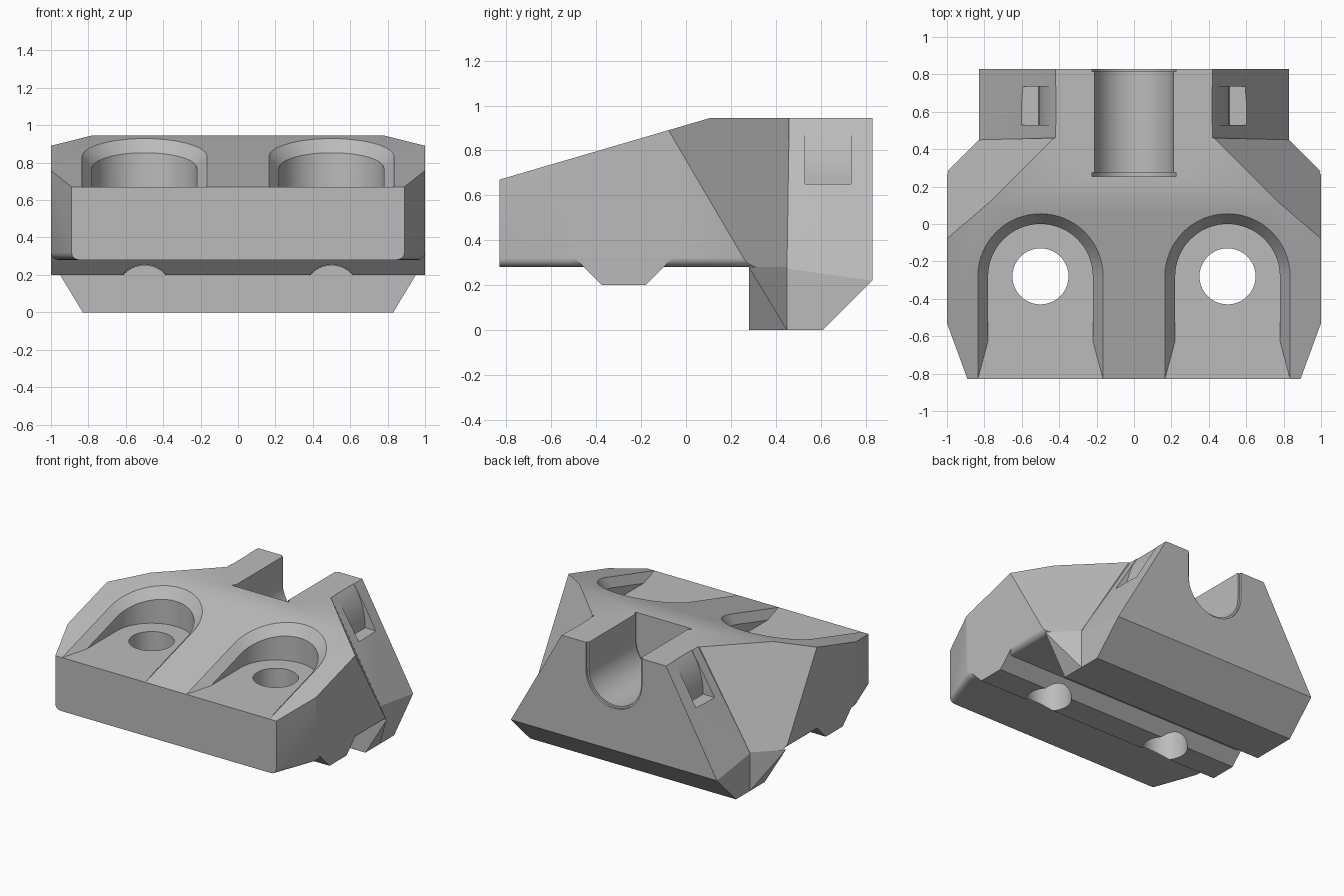
import bpy, bmesh
from math import sin, cos, pi
from mathutils import Vector

cube = bpy.data.objects.get("Cube")
if cube:
    bpy.data.objects.remove(cube)

grey = bpy.data.materials.new("plain_grey")
grey.use_nodes = True
grey.diffuse_color = (0.5, 0.5, 0.5, 1)
grey.node_tree.nodes["Principled BSDF"].inputs["Base Color"].default_value = (0.5, 0.5, 0.5, 1)


def finish(name, bm):
    bmesh.ops.recalc_face_normals(bm, faces=bm.faces)
    mesh = bpy.data.meshes.new(name)
    bm.to_mesh(mesh)
    bm.free()
    mesh.materials.append(grey)
    obj = bpy.data.objects.new(name, mesh)
    bpy.context.collection.objects.link(obj)
    return obj


def hull(points):
    """Convex solid from points mirrored across x."""
    bm = bmesh.new()
    for x, y, z in points:
        for s in (1, -1):
            bm.verts.new((s * x, y, z))
    res = bmesh.ops.convex_hull(bm, input=bm.verts[:])
    loose = [v for v in bm.verts if not v.link_faces]
    bmesh.ops.delete(bm, geom=loose, context='VERTS')
    bmesh.ops.dissolve_limit(bm, angle_limit=0.02, verts=bm.verts[:], edges=bm.edges[:])
    return bm


def loft(ring_a, ring_b):
    """Closed solid between two matching rings."""
    bm = bmesh.new()
    a = [bm.verts.new(p) for p in ring_a]
    b = [bm.verts.new(p) for p in ring_b]
    n = len(a)
    bm.faces.new(a)
    bm.faces.new(b)
    for i in range(n):
        j = (i + 1) % n
        bm.faces.new((a[i], a[j], b[j], b[i]))
    return bm


def prism_y(profile, y0, y1):
    return loft([(x, y0, z) for x, z in profile], [(x, y1, z) for x, z in profile])


def arc(cx, cy, r, a0, a1, n=32):
    return [(cx + r * cos(a0 + (a1 - a0) * i / n), cy + r * sin(a0 + (a1 - a0) * i / n))
            for i in range(n + 1)]


def combine(target, tool, operation):
    bpy.context.view_layer.objects.active = target
    mod = target.modifiers.new(operation.lower(), 'BOOLEAN')
    mod.operation = operation
    mod.solver = 'EXACT'
    mod.object = tool
    bpy.ops.object.modifier_apply(modifier=mod.name)
    bpy.data.objects.remove(tool)


def slope(y):
    """Height of the sloping front deck."""
    return 0.67 + (y + 0.83) * 0.2926


TOP, LEDGE = 0.945, 0.28

# Front block with tapered nose, sloping deck and angled shoulders
bm = hull([(0.89, -0.83, LEDGE), (0.89, -0.83, 0.67), (1, -0.53, LEDGE), (1, -0.53, slope(-0.53)),
           (1, -0.078, slope(-0.078)), (0.78, 0.11, TOP), (0.43, 0.46, TOP),
           (0.83, 0.45, LEDGE), (1, 0.28, LEDGE)])
rounded = [e for e in bm.edges
           if all(abs(v.co.z - LEDGE) < 0.001 and abs(v.co.x) > 0.85 and v.co.y < 0.3 for v in e.verts)
           and e.verts[0].co.x * e.verts[1].co.x > 0]
bmesh.ops.bevel(bm, geom=rounded, offset=0.04, segments=5, profile=0.5, affect='EDGES')
body = finish("clamp_body", bm)

# Lower shoulder wedges
combine(body, finish("shoulder", hull([
    (1, 0.28, LEDGE), (0.83, 0.28, 0), (0.83, 0.45, 0), (0.83, 0.45, LEDGE),
    (0.6, 0.28, 0.5), (0.4, 0.45, 0.6)])), 'UNION')

# Rear block with sloped flanks and undercut
combine(body, finish("rear_block", hull([
    (0.42, 0.4, TOP), (0.42, 0.83, TOP), (0.83, 0.83, 0.22), (0.83, 0.61, 0),
    (0.83, 0.4, 0), (0.83, 0.4, LEDGE)])), 'UNION')

# Locating tongue underneath
tongue = [(-0.5, 0.325), (-0.375, 0.2), (-0.18, 0.2), (-0.055, 0.325)]
combine(body, finish("tongue", loft([(-1, y, z) for y, z in tongue],
                                    [(1, y, z) for y, z in tongue])), 'UNION')

# Bolt pockets, chamfered rims and through holes
for cx in (-0.5, 0.5):
    def u_shape(r):
        return [(cx + r, -1.1)] + arc(cx, -0.28, r, 0, pi) + [(cx - r, -1.1)]

    inner = u_shape(0.28)
    combine(body, finish("pocket", loft([(x, y, 0.67) for x, y in inner],
                                        [(x, y, 1.2) for x, y in inner])), 'DIFFERENCE')
    rim = loft([(x, y, slope(y) - 0.06) for x, y in inner],
               [(x, y, slope(y) + 0.06) for x, y in u_shape(0.39)])
    cut = bmesh.ops.bisect_plane(rim, geom=rim.verts[:] + rim.edges[:] + rim.faces[:],
                                 plane_co=Vector((0, 0, 0.67)), plane_no=Vector((0, 0, 1)),
                                 clear_inner=True)
    bmesh.ops.holes_fill(rim, edges=[e for e in rim.edges if e.is_boundary])
    combine(body, finish("pocket_rim", rim), 'DIFFERENCE')
    circle = arc(cx, -0.28, 0.15, 0, 2 * pi, 40)[:-1]
    combine(body, finish("bolt_hole", loft([(x, y, -0.1) for x, y in circle],
                                           [(x, y, 0.9) for x, y in circle])), 'DIFFERENCE')

# Round-bottomed channel at the back, with slightly wider lips at each end
for r, y0, y1 in ((0.21, 0.27, 1), (0.225, 0.815, 1), (0.225, 0.255, 0.275)):
    channel = arc(0, 0.75, r, pi, 2 * pi) + [(r, 1.1), (-r, 1.1)]
    combine(body, finish("channel", prism_y(channel, y0, y1)), 'DIFFERENCE')

# Curved strap slots in the flanks
for s in (-1, 1):
    slot = arc(0, 0.65, 0.51, 0, pi / 3, 20) + [(0.8, 1.1), (0.8, 0.65)]
    slot = [(s * x, z) for x, z in slot]
    combine(body, finish("strap_slot", prism_y(slot, 0.53, 0.735)), 'DIFFERENCE')

# Smooth the round cuts, keep hard edges
bpy.ops.object.select_all(action='DESELECT')
body.select_set(True)
bpy.context.view_layer.objects.active = body
bpy.ops.object.shade_smooth_by_angle(angle=0.35)
